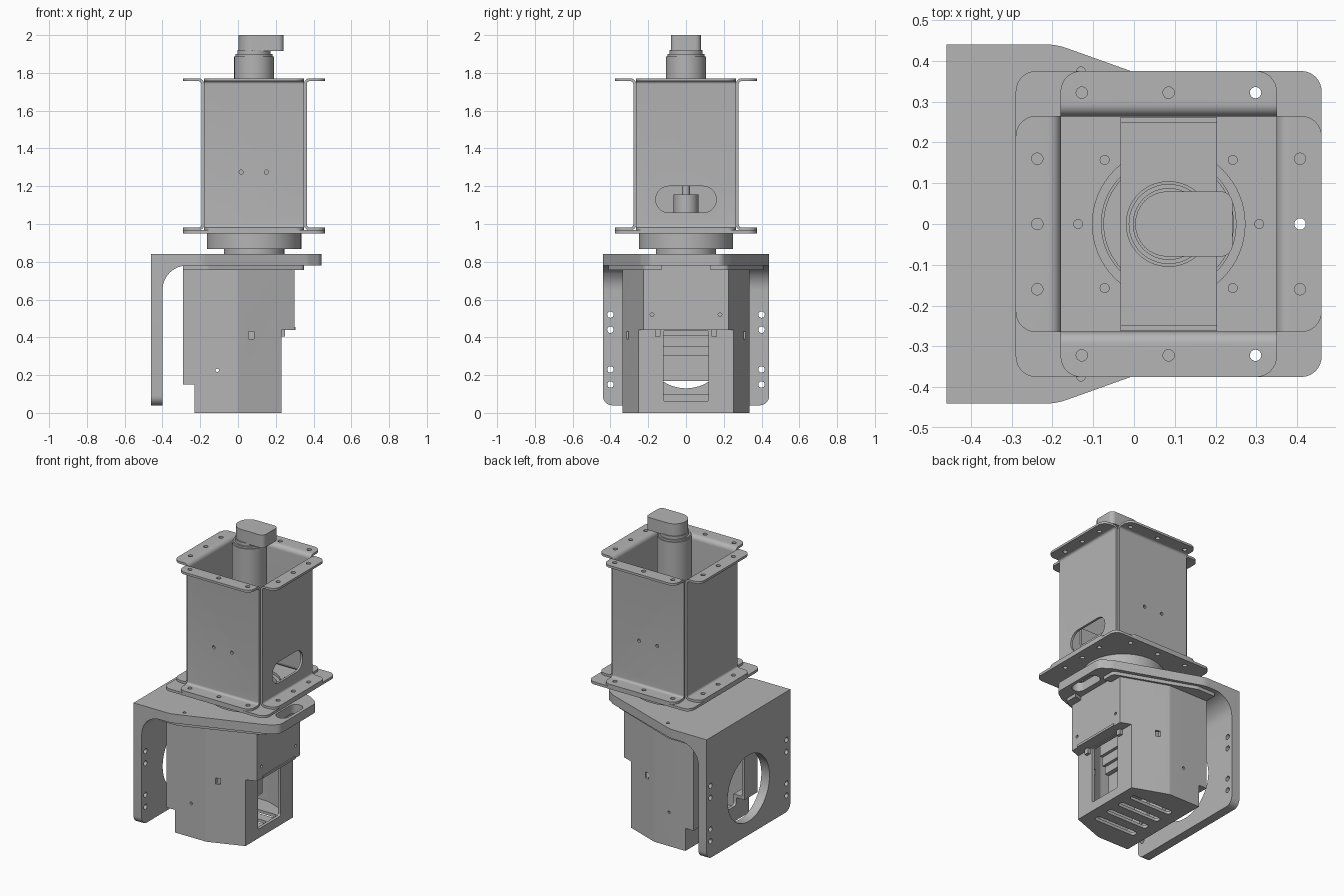
import bpy, bmesh, math
from mathutils import Vector

if "Cube" in bpy.data.objects:
    bpy.data.objects.remove(bpy.data.objects["Cube"], do_unlink=True)

grey = bpy.data.materials.new("machined grey")
grey.use_nodes = True
grey.diffuse_color = (0.46, 0.46, 0.46, 1)
grey.node_tree.nodes["Principled BSDF"].inputs["Base Color"].default_value = (0.46, 0.46, 0.46, 1)

CX = 0.085  # column axis


def rounded(pts):
    """Outline from (a, b) or (a, b, radius) corners."""
    out = []
    n = len(pts)
    for i, p in enumerate(pts):
        c = Vector(p[:2])
        if len(p) < 3:
            out.append(c)
            continue
        u = (Vector(pts[i - 1][:2]) - c).normalized()
        v = (Vector(pts[(i + 1) % n][:2]) - c).normalized()
        half = u.angle(v) / 2
        centre = c + (u + v).normalized() * p[2] / math.sin(half)
        start = c + u * p[2] / math.tan(half) - centre
        end = c + v * p[2] / math.tan(half) - centre
        sweep = math.atan2(start.x * end.y - start.y * end.x, start.dot(end))
        for k in range(9):
            t = sweep * k / 8
            out.append(centre + Vector((start.x * math.cos(t) - start.y * math.sin(t),
                                        start.x * math.sin(t) + start.y * math.cos(t))))
    return out


def rect(a0, a1, b0, b1, r=0):
    pts = [(a0, b0), (a1, b0), (a1, b1), (a0, b1)]
    return [p + (r,) for p in pts] if r else pts


def circle(a, b, r, n=32):
    return [(a + r * math.cos(2 * math.pi * i / n), b + r * math.sin(2 * math.pi * i / n)) for i in range(n)]


def prism(pts, h0, h1, axis="z", turn=None):
    """Extrude an outline along an axis and return a bmesh."""
    place = {"z": lambda a, b, h: (a, b, h), "y": lambda a, b, h: (a, h, b), "x": lambda a, b, h: (h, a, b)}[axis]
    bm = bmesh.new()
    outline = rounded(pts)
    low = [bm.verts.new(place(p[0], p[1], h0)) for p in outline]
    high = [bm.verts.new(place(p[0], p[1], h1)) for p in outline]
    bm.faces.new(low)
    bm.faces.new(high)
    for i in range(len(low)):
        j = (i + 1) % len(low)
        bm.faces.new((low[i], low[j], high[j], high[i]))
    bmesh.ops.recalc_face_normals(bm, faces=bm.faces)
    return bm


def make(name, bms):
    mesh = bpy.data.meshes.new(name)
    joined = bmesh.new()
    for bm in bms if isinstance(bms, list) else [bms]:
        bm.to_mesh(mesh)
        joined.from_mesh(mesh)
    joined.to_mesh(mesh)
    mesh.materials.append(grey)
    obj = bpy.data.objects.new(name, mesh)
    bpy.context.scene.collection.objects.link(obj)
    return obj


def boolean(obj, bms, operation="DIFFERENCE"):
    tool = make("cutter", bms)
    mod = obj.modifiers.new("cut", "BOOLEAN")
    mod.operation, mod.object, mod.solver = operation, tool, "EXACT"
    graph = bpy.context.evaluated_depsgraph_get()
    graph.update()
    mesh = bpy.data.meshes.new_from_object(obj.evaluated_get(graph))
    obj.modifiers.clear()
    obj.data = mesh
    bpy.data.objects.remove(tool, do_unlink=True)


# Lower bracket: folded plate with tapered top and round opening
bracket = make("mounting_bracket", prism(
    [(-0.46, 0.04), (-0.4, 0.04), (-0.4, 0.78, 0.13), (0.45, 0.78), (0.45, 0.84), (-0.46, 0.84)], -0.5, 0.5, "y"))
half = [(-0.5, 0.44), (-0.19, 0.44, 0.15), (0.37, 0.24, 0.1), (0.442, 0.19, 0.05)]
boolean(bracket, prism(half + [(p[0], -p[1]) + p[2:] for p in reversed(half)], 0, 1), "INTERSECT")
boolean(bracket, prism([(-0.44, 0.04, 0.05), (0.44, 0.04, 0.05), (0.44, 0.9), (-0.44, 0.9)], -0.6, 0.6, "x"), "INTERSECT")
holes = [prism(circle(0, 0.35, 0.22, 64), -0.6, -0.3, "x"), prism(rect(0.335, 0.42, -0.11, 0.11, 0.042), 0.7, 0.9)]
for s in (-1, 1):
    holes += [prism(circle(s * 0.4, z, 0.017, 16), -0.6, -0.3, "x") for z in (0.15, 0.23, 0.44, 0.52)]
    holes.append(prism(circle(-0.13, s * 0.375, 0.01, 16), 0.7, 0.9))
boolean(bracket, holes)

# Stiffening strips under the bracket
for s, side in ((-1, "right"), (1, "left")):
    make("stiffener_" + side, prism([(-0.29, s * 0.3), (-0.29, s * 0.41), (-0.16, s * 0.41, 0.05),
                                     (0.35, s * 0.22, 0.03), (0.35, s * 0.13)], 0.757, 0.781))


# Lower housing: stepped hollow shell with tapered front
def shell(t, top):
    side = [(-0.23 + t, t), (0.23 - t, t), (0.23 - t, 0.44 + t), (0.298 - t, 0.44 + t),
            (0.298 - t, top), (-0.29 + t, top), (-0.29 + t, 0.15 + t), (-0.23 + t, 0.15 + t)]
    plan = [(-0.4, 0.335 - t), (0, 0.335 - t, 0.05), (0.32, 0.217 - t)]
    return prism(side, -0.4, 0.4, "y"), prism(plan + [(p[0], -p[1]) + p[2:] for p in reversed(plan)], -0.1, 1)


housing = make("lower_housing", shell(0, 0.78)[0])
boolean(housing, shell(0, 0.78)[1], "INTERSECT")
cavity = make("cavity", shell(0.02, 0.755)[0])
boolean(cavity, shell(0.02, 0.755)[1], "INTERSECT")
inner = bmesh.new()
inner.from_mesh(cavity.data)
bpy.data.objects.remove(cavity, do_unlink=True)
boolean(housing, inner)
openings = [prism(rect(-0.12, 0.12, 0.06, 0.435, 0.012), 0.18, 0.26, "x"),
            prism(rect(-0.2, 0.2, 0.1, 0.6, 0.02), -0.35, -0.2, "x")]
openings += [prism(rect(-0.15, 0.16, y - 0.022, y + 0.022, 0.02), -0.05, 0.04) for y in (-0.165, -0.055, 0.055, 0.165)]
for s in (-1, 1):
    a, b = sorted((s * 0.25, s * 0.4))
    openings += [prism(rect(0.055, 0.085, 0.39, 0.43), a, b, "y"),
                 prism(circle(-0.11, 0.225, 0.009, 12), a, b, "y"),
                 prism(circle(s * 0.18, 0.52, 0.01, 12), 0.25, 0.35, "x")]
boolean(housing, openings)

# Drive unit inside the housing
make("drive_block", [prism(rect(-0.1, x, -0.13, 0.13), z0, z1) for x, z0, z1 in
                     ((0.09, 0.17, 0.3), (0.12, 0.3, 0.35), (0.14, 0.35, 0.41), (0.16, 0.41, 0.75))])
make("window_lip", [prism(rect(0.2, 0.25, y, y + 0.03), 0.405, 0.45) for y in (-0.165, 0.135)]
     + [prism(rect(0.22, 0.305, -0.17, 0.17), 0.44, 0.455)])

# Turntable between bracket and column
make("turntable_hub", prism(circle(CX, 0, 0.16, 64), 0.8, 0.885))
ring = make("turntable_ring", prism(circle(CX, 0, 0.25, 64), 0.868, 0.95))
boolean(ring, prism(circle(CX, 0, 0.165, 64), 0.88, 1))

# Column base plate
flange_holes = [(s * 0.322, t) for s in (-1, 1) for t in (-0.213, 0, 0.213)]
base = make("column_base_plate", prism(rect(CX - 0.375, CX + 0.375, -0.375, 0.375, 0.05), 0.95, 0.967))
cuts = [prism(circle(CX, 0, 0.187, 64), 0.9, 1)]
cuts += [prism(circle(CX + t, d, 0.014, 16), 0.9, 1) for d, t in flange_holes]
cuts += [prism(circle(CX + s * 0.322, t, 0.014, 16), 0.9, 1) for s in (-1, 1) for t in (-0.16, 0, 0.16)]
cuts += [prism(circle(CX + s * 0.157, t * 0.157, 0.011, 16), 0.9, 1) for s in (-1, 1) for t in (-1, 1)]
cuts += [prism(circle(CX + s * 0.222, 0, 0.011, 16), 0.9, 1) for s in (-1, 1)]
boolean(base, cuts)

# Four folded wall sheets with outward flanges
profile = [(0.375, 0.967), (0.264, 0.967, 0.03), (0.264, 1.771, 0.03), (0.375, 1.771),
           (0.375, 1.756), (0.279, 1.756, 0.015), (0.279, 0.982, 0.015), (0.375, 0.982)]
for axis, s, name in (("y", -1, "front"), ("y", 1, "back"), ("x", -1, "right"), ("x", 1, "left")):
    if axis == "x":
        wall = make("column_wall_" + name, prism([(CX + s * p[0],) + p[1:] for p in profile], -0.265, 0.265, "y"))
        plan = [(CX, -0.265), (CX + s * 0.375, -0.265, 0.05), (CX + s * 0.375, 0.265, 0.05), (CX, 0.265)]
        cuts = [prism(circle(CX + s * 0.322, t, 0.014, 16), 0.9, 2) for t in (-0.16, 0, 0.16)]
        if s > 0:
            cuts.append(prism(rect(-0.16, 0.16, 1.06, 1.2, 0.069), 0.3, 0.4, "x"))
    else:
        wall = make("column_wall_" + name, prism([(s * p[0],) + p[1:] for p in profile], CX - 0.265, CX + 0.265, "x"))
        plan = [(CX - 0.265, 0), (CX - 0.265, s * 0.375, 0.05), (CX + 0.265, s * 0.375, 0.05), (CX + 0.265, 0)]
        cuts = [prism(circle(CX + t, s * 0.322, 0.014, 16), 0.9, 2) for t in (-0.213, 0, 0.213)]
        cuts += [prism(circle(x, 1.275, 0.011, 12), *sorted((s * 0.22, s * 0.3)), "y") for x in (0.017, 0.15)]
    boolean(wall, prism(plan, 0.9, 2), "INTERSECT")
    boolean(wall, cuts)

# Motor shelf with upturned tabs, drive shaft and coupling
make("motor_shelf", prism([(-0.262, 1.21, 0.02), (0.262, 1.21, 0.02), (0.262, 1.34), (0.249, 1.34),
                           (0.249, 1.223), (-0.249, 1.223), (-0.249, 1.34), (-0.262, 1.34)], CX - 0.118, CX + 0.118, "x"))
make("shaft_coupling", [prism(circle(CX, 0, 0.065), 0.88, 1.155), prism(circle(CX, 0, 0.02), 1.15, 1.22)])

# Motor with connector cap
make("motor_body", [prism(circle(CX, 0, r, 64), z0, z1) for r, z0, z1 in
                    ((0.105, 1.22, 1.888), (0.098, 1.888, 1.9), (0.088, 1.9, 1.92))])
make("motor_cap", prism([(0.003, -0.08, 0.079), (0.242, -0.08, 0.03), (0.242, 0.08, 0.03), (0.003, 0.08, 0.079)], 1.915, 2.0))

# Smooth curved faces, keep edges sharp
for obj in bpy.context.scene.objects:
    if obj.type == "MESH":
        obj.data.shade_smooth()
        obj.data.set_sharp_from_angle(angle=math.radians(30))
